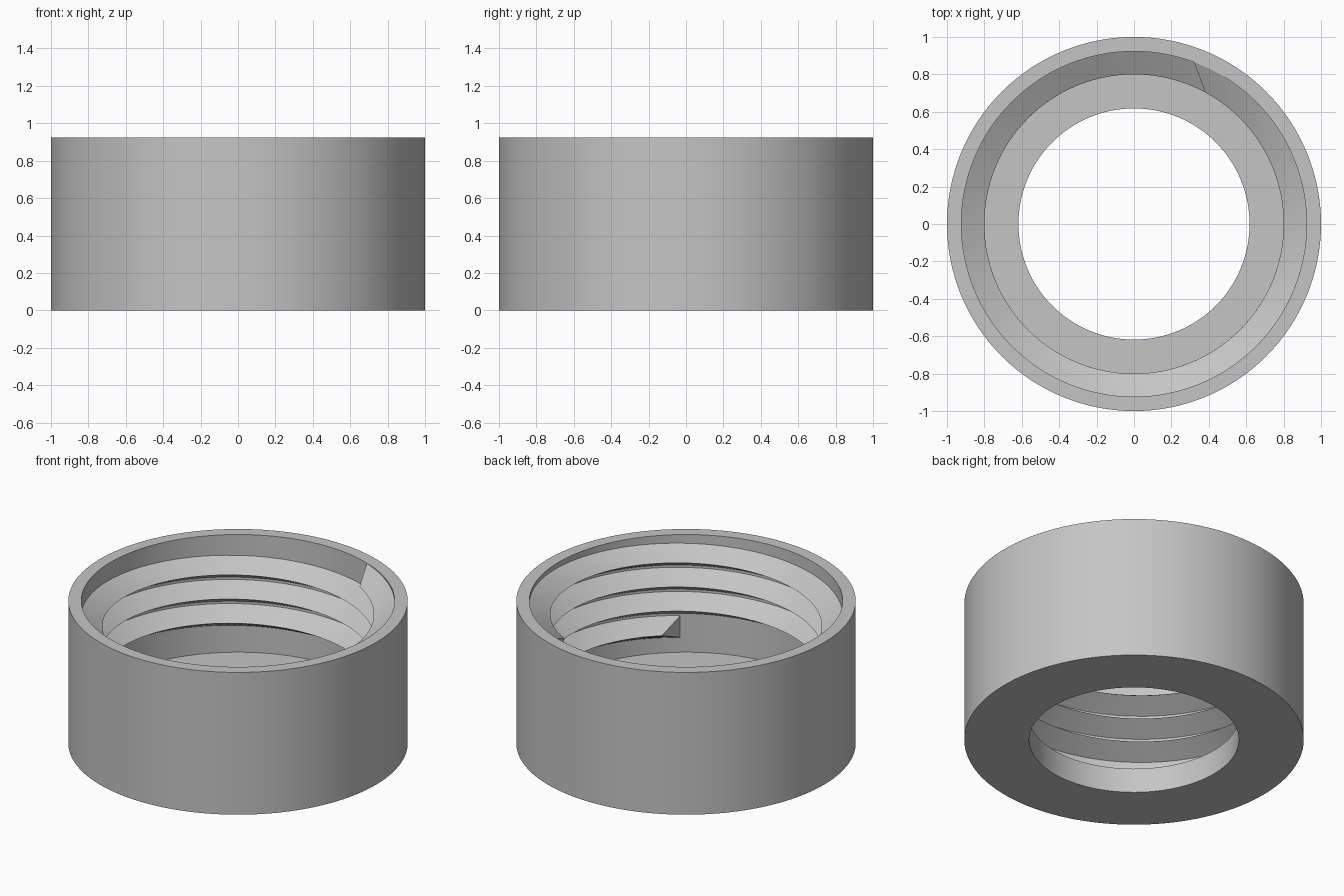
import bpy, bmesh, math

if "Cube" in bpy.data.objects:
    bpy.data.objects.remove(bpy.data.objects["Cube"])

SEGMENTS = 128
HEIGHT, FLOOR = 0.925, 0.16
R_OUT, R_WALL, R_HOLE, R_CREST = 1.0, 0.923, 0.618, 0.80

grey = bpy.data.materials.new("plain grey")
grey.diffuse_color = (0.56, 0.56, 0.56, 1)
grey.use_nodes = True
grey.node_tree.nodes["Principled BSDF"].inputs["Base Color"].default_value = grey.diffuse_color


def polar(r, angle, z):
    return (r * math.cos(angle), r * math.sin(angle), z)


def sweep(name, sections, closed, smooth_angle):
    """Bridge equal-sized cross-sections into one solid mesh."""
    bm = bmesh.new()
    rings = [[bm.verts.new(p) for p in s] for s in sections]
    pairs = list(zip(rings, rings[1:]))
    if closed:
        pairs.append((rings[-1], rings[0]))
    else:
        bm.faces.new(rings[0])
        bm.faces.new(rings[-1])
    for a, b in pairs:
        for i in range(len(a)):
            j = (i + 1) % len(a)
            bm.faces.new((a[i], a[j], b[j], b[i]))
    bmesh.ops.recalc_face_normals(bm, faces=bm.faces)
    mesh = bpy.data.meshes.new(name)
    bm.to_mesh(mesh)
    bm.free()
    obj = bpy.data.objects.new(name, mesh)
    mesh.materials.append(grey)
    bpy.context.collection.objects.link(obj)
    bpy.ops.object.select_all(action='DESELECT')
    bpy.context.view_layer.objects.active = obj
    obj.select_set(True)
    bpy.ops.object.shade_smooth_by_angle(angle=math.radians(smooth_angle))
    return obj


# Cap body: lathed wall with an inward floor flange
profile = [(R_HOLE, 0), (R_OUT, 0), (R_OUT, HEIGHT), (R_WALL, HEIGHT),
           (R_WALL, FLOOR), (R_HOLE, FLOOR)]
sweep("cap_body", [[polar(r, 2 * math.pi * k / SEGMENTS, z) for r, z in profile]
                   for k in range(SEGMENTS)], True, 30)

# Internal thread: triangular ridge rising anticlockwise, slanted at both ends
START, TURNS, PITCH = math.radians(-53), 3.341, 0.157
Z_START, HALF, SLANT = 0.327, 0.072, math.radians(8.2)
R_ROOT = R_WALL + 0.002
span = TURNS * 2 * math.pi
steps = round(TURNS * SEGMENTS)


def rise(angle):
    return Z_START + PITCH * angle / (2 * math.pi)


sections = []
for k in range(steps + 1):
    root = span * k / steps
    crest = SLANT + (span - 2 * SLANT) * k / steps
    z = rise(root)
    sections.append([polar(R_ROOT, START + root, z - HALF),
                     polar(R_CREST, START + crest, rise(crest)),
                     polar(R_ROOT, START + root, z + HALF)])
sweep("internal_thread", sections, False, 30)
